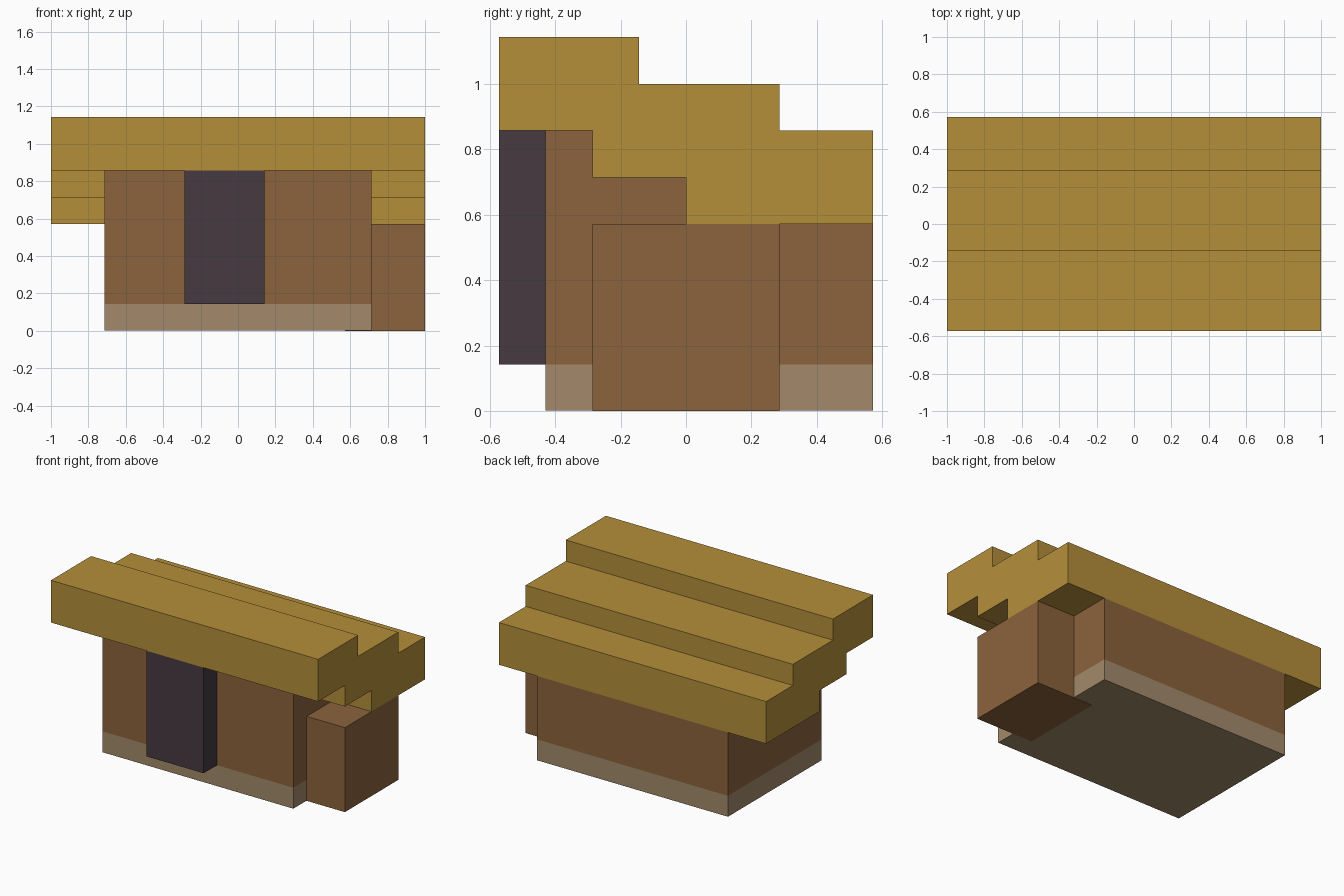
import bpy
import bmesh

cube = bpy.data.objects.get("Cube")
if cube:
    bpy.data.objects.remove(cube, do_unlink=True)

U = 1 / 7  # one grid step of the blocky design


def material(name, rgb):
    lin = [c / 255 / 12.92 if c <= 10 else ((c / 255 + 0.055) / 1.055) ** 2.4 for c in rgb]
    m = bpy.data.materials.new(name)
    m.use_nodes = True
    m.diffuse_color = (*lin, 1)
    m.node_tree.nodes["Principled BSDF"].inputs["Base Color"].default_value = (*lin, 1)
    return m


def extrude_profile(name, profile, x0, x1, mat):
    """Extrude a (y, z) outline along x; all sizes in grid steps."""
    bm = bmesh.new()
    face = bm.faces.new([bm.verts.new((x0 * U, y * U, z * U)) for y, z in profile])
    ext = bmesh.ops.extrude_face_region(bm, geom=[face])
    moved = [v for v in ext["geom"] if isinstance(v, bmesh.types.BMVert)]
    bmesh.ops.translate(bm, vec=((x1 - x0) * U, 0, 0), verts=moved)
    bmesh.ops.recalc_face_normals(bm, faces=bm.faces)
    mesh = bpy.data.meshes.new(name)
    bm.to_mesh(mesh)
    bm.free()
    mesh.materials.append(mat)
    obj = bpy.data.objects.new(name, mesh)
    bpy.context.collection.objects.link(obj)
    return obj


def box(name, x0, x1, y0, y1, z0, z1, mat):
    return extrude_profile(name, [(y0, z0), (y1, z0), (y1, z1), (y0, z1)], x0, x1, mat)


thatch = material("straw yellow", (181, 143, 58))
wood = material("brown wood", (139, 99, 60))
stone = material("tan stone", (163, 138, 107))
dark = material("dark plum", (70, 58, 64))

# Stepped roof falling toward the back, with a stepped underside
roof_under = [(4, 4), (0, 4), (0, 5), (-2, 5), (-2, 6)]
extrude_profile("roof", [(-4, 6), (-4, 8), (-1, 8), (-1, 7), (2, 7), (2, 6), (4, 6)] + roof_under,
                -7, 7, thatch)

# Walls fitted under the roof steps, on a pale footing
extrude_profile("walls", [(-3, 1), (4, 1)] + roof_under + [(-3, 6)], -5, 5, wood)
box("footing", -5, 5, -3, 4, 0.01, 1, stone)

# Chimney block at the side, set slightly into the wall
box("side_block", 4, 7, -2, 2, 0, 4, wood)

# Projecting door
box("door", -2, 1, -4, -3, 1, 6, dark)
